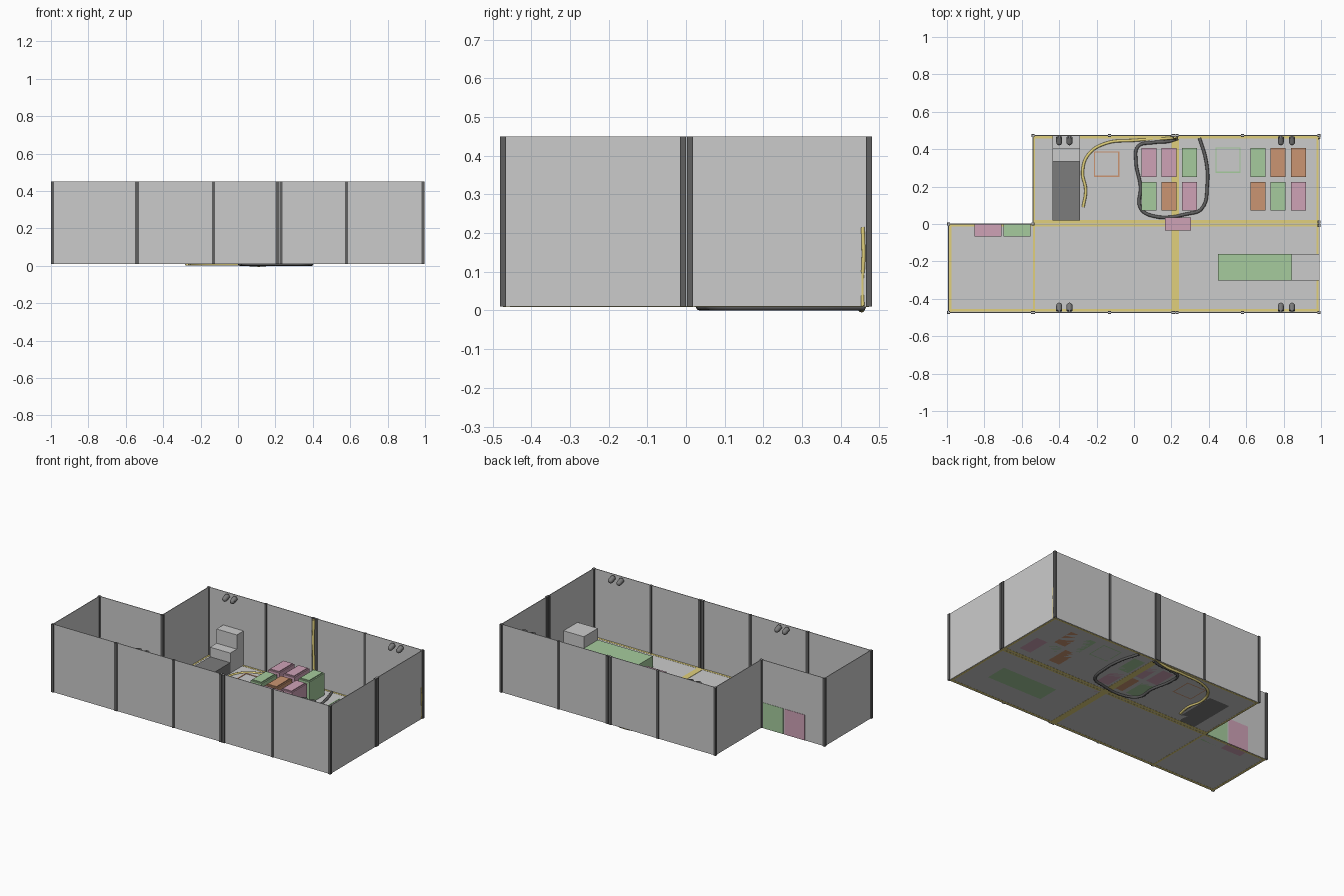
import bpy, math
from mathutils import Vector

if "Cube" in bpy.data.objects:
    bpy.data.objects.remove(bpy.data.objects["Cube"])


def mat(name, r, g, b):
    m = bpy.data.materials.new(name)
    m.diffuse_color = (r, g, b, 1)
    m.use_nodes = True
    m.node_tree.nodes["Principled BSDF"].inputs["Base Color"].default_value = m.diffuse_color
    return m


PINK = mat("pink", .62, .36, .47)
GREEN = mat("green", .38, .60, .34)
ORANGE = mat("orange", .60, .30, .17)
YELLOW = mat("yellow", .75, .63, .2)
DARK = mat("dark_grey", .12, .12, .12)
MID = mat("mid_grey", .2, .2, .2)


def mesh_obj(name, verts, faces, m=None):
    me = bpy.data.meshes.new(name)
    me.from_pydata(verts, [], faces)
    ob = bpy.data.objects.new(name, me)
    bpy.context.collection.objects.link(ob)
    if m:
        me.materials.append(m)
    return ob


def box(name, x0, x1, y0, y1, z0, z1, m=None):
    v = [(x, y, z) for z in (z0, z1) for x, y in ((x0, y0), (x1, y0), (x1, y1), (x0, y1))]
    f = [(3, 2, 1, 0), (4, 5, 6, 7), (0, 1, 5, 4), (1, 2, 6, 5), (2, 3, 7, 6), (3, 0, 4, 7)]
    return mesh_obj(name, v, f, m)


def tube(name, pts, r, m):
    cu = bpy.data.curves.new(name, 'CURVE')
    cu.dimensions = '3D'
    cu.bevel_depth = r
    cu.bevel_resolution = 2
    cu.resolution_u = 6
    cu.use_fill_caps = True
    sp = cu.splines.new('BEZIER')
    sp.bezier_points.add(len(pts) - 1)
    for p, co in zip(sp.bezier_points, pts):
        p.co = co
        p.handle_left_type = p.handle_right_type = 'AUTO'
    cu.materials.append(m)
    ob = bpy.data.objects.new(name, cu)
    bpy.context.collection.objects.link(ob)
    return ob


F, TOP = .01, .45          # floor level and wall top
XL, XS, XR, Y = -.992, -.54, .99, .473
T = .002                   # half wall thickness

# L-shaped floor
outline = [(XL, -Y), (XR, -Y), (XR, Y), (XS, Y), (XS, 0), (XL, 0)]
mesh_obj("floor", [(x, y, F) for x, y in outline], [tuple(range(6))])

# Walls along every edge of the outline
for i, (x0, y0) in enumerate(outline):
    x1, y1 = outline[(i + 1) % 6]
    box("wall", min(x0, x1) - T, max(x0, x1) + T, min(y0, y1) - T, max(y0, y1) + T, F, TOP)


# Corner and intermediate pillars
def pillar(x, y, w=.016, d=.016):
    box("pillar", x - w / 2, x + w / 2, y - d / 2, y + d / 2, F, TOP, DARK)


for x, y in outline:
    pillar(x, y)
pillar(XS, -Y, .02, .014)
for s in (-1, 1):
    for x in (-.13, .58):
        pillar(x, s * Y, .016, .014)
    for x in (.21, .23):
        pillar(x, s * Y, .018, .016)
for y in (-.008, .01):
    pillar(XR, y, .016, .016)

# Yellow floor markings
strips = [(XL, XR, -.469, -.455), (XS, XR, .458, .470), (XL, XR, -.014, -.002), (XS, XR, .002, .022),
          (XL + .003, XL + .015, -Y, 0), (XR - .015, XR - .003, -Y, Y), (XS, XS + .012, -Y, Y),
          (.2, .24, -Y, Y)]
for i, (x0, x1, y0, y1) in enumerate(strips):
    box("floor_marking", x0, x1, y0, y1, F - .0008, F + .001 + i * .0001, YELLOW)


# Square bay frames painted on the floor
def frame(x0, x1, y0, y1, m, w=.007):
    z = (F, F + .0025)
    box("bay_frame", x0, x1, y0, y0 + w, *z, m)
    box("bay_frame", x0, x1, y1 - w, y1, *z, m)
    box("bay_frame", x0, x0 + w, y0, y1, *z, m)
    box("bay_frame", x1 - w, x1, y0, y1, *z, m)


frame(-.215, -.078, .252, .388, ORANGE)
frame(.435, .57, .274, .41, GREEN)


# Crates with a rim step on top
def crate(x, y, m):
    w, d, h = .04, .077, .158
    box("crate", x - w, x + w, y - d, y + d, F, h - .006, m)
    box("crate_lid", x - w + .008, x + w - .008, y - d + .008, y + d - .008, h - .006, h, m)


groups = [(.08, ((PINK, PINK, GREEN), (GREEN, ORANGE, PINK))),
          (.663, ((GREEN, ORANGE, ORANGE), (ORANGE, GREEN, PINK)))]
for x0, rows in groups:
    for y, row in zip((.328, .148), rows):
        for i, m in enumerate(row):
            crate(x0 + i * .108, y, m)

# Low cabinets
box("cabinet", -.852, -.708, -.067, .004, F, .175, PINK)
box("cabinet", -.698, -.554, -.067, .004, F, .175, GREEN)
box("cabinet", .165, .305, -.034, .035, F, .168, PINK)

# Conveyor with machine at its end
box("conveyor_belt", .45, .843, -.303, -.16, F, .09, GREEN)
box("conveyor_machine", .843, .992, -.303, -.16, F, .165)

# Stepped machine with long bed: side profile extruded in x
prof = [(.335, F), (.471, F), (.471, .232), (.402, .232), (.402, .14), (.335, .14)]
v = [(x, y, z) for x in (-.435, -.29) for y, z in prof]
fs = [tuple(range(5, -1, -1)), tuple(range(6, 12))]
fs += [(i, (i + 1) % 6, (i + 1) % 6 + 6, i + 6) for i in range(6)]
mesh_obj("stepped_machine", v, fs)
box("machine_bed", -.435, -.29, .02, .335, F, .078, MID)


# Wall lamps: tilted barrel with a round nose
def lamp(x, s):
    d = Vector((0, -s, -.35)).normalized()
    c = Vector((x, s * .45, .426))
    rot = d.to_track_quat('Z', 'Y').to_euler()
    bpy.ops.mesh.primitive_cylinder_add(vertices=16, radius=.016, depth=.03, location=c, rotation=rot)
    a = bpy.context.object
    a.name = "lamp_barrel"
    bpy.ops.mesh.primitive_uv_sphere_add(segments=16, ring_count=8, radius=.016,
                                         location=c + d * .014, rotation=rot)
    b = bpy.context.object
    b.name = "lamp_nose"
    for o in (a, b):
        o.data.materials.append(MID)
        o.select_set(True)
    bpy.ops.object.shade_smooth_by_angle()
    a.select_set(True)
    bpy.context.view_layer.objects.active = a
    bpy.ops.object.shade_smooth_by_angle()
    box("lamp_bracket", x - .006, x + .006, min(s * .455, s * Y), max(s * .455, s * Y), .42, .44, MID)


for s in (-1, 1):
    for x in (-.4, -.345, .785, .845):
        lamp(x, s)

# Dark hose looping round the first crate group
H = .009
loop = [(.35, .46), (.385, .34), (.392, .21), (.36, .08), (.29, .055), (.1, .043), (.035, .085),
        (.035, .2), (.01, .34), (.022, .415), (.1, .435), (.19, .443), (.235, .457)]
tube("floor_hose", [(x, y, H) for x, y in loop], .009, DARK)

# Yellow hose on the floor, rising up the back wall
run = [(-.272, .09), (-.258, .18), (-.275, .28), (-.245, .37), (-.155, .43), (0, .447), (.17, .457)]
path = [(x, y, H) for x, y in run]
path += [(.215, .46, .03), (.218, .462, .15), (.214, .464, .3), (.218, .465, .445)]
tube("yellow_hose", path, .008, YELLOW)

# Cable hanging in the back right corner
tube("corner_cable", [(.99, .457, .012), (.988, .456, .07), (.992, .459, .14), (.99, .457, .215)], .005, YELLOW)
